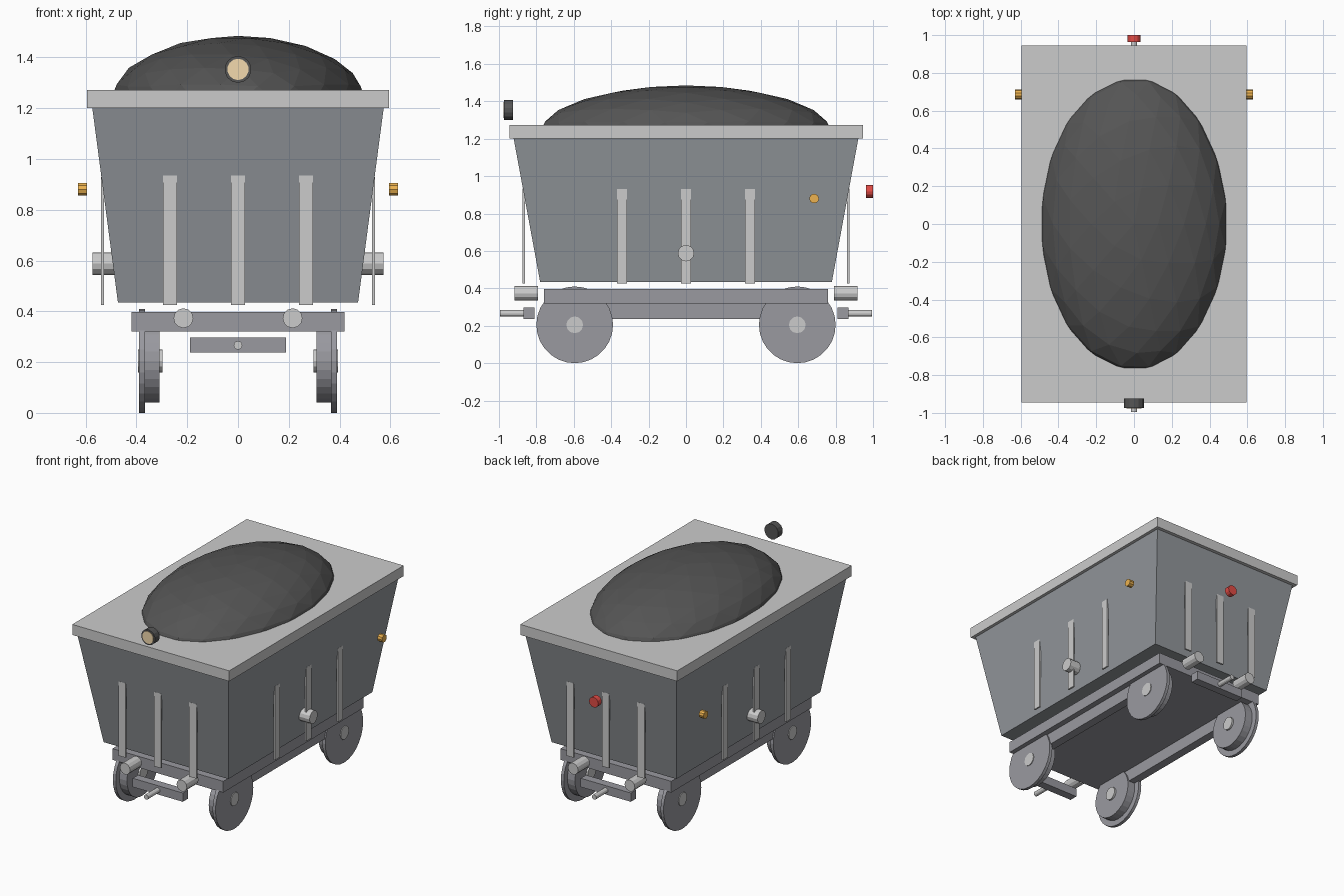
import bpy, bmesh
from math import pi
from mathutils import Matrix, Vector

if "Cube" in bpy.data.objects:
    bpy.data.objects.remove(bpy.data.objects["Cube"])


def material(name, rgb):
    m = bpy.data.materials.new(name)
    m.diffuse_color = (*rgb, 1)
    m.use_nodes = True
    m.node_tree.nodes["Principled BSDF"].inputs["Base Color"].default_value = m.diffuse_color
    return m


SLATE = material("slate", (0.29, 0.31, 0.33))
IRON = material("iron", (0.32, 0.32, 0.35))
BLACK = material("black", (0.09, 0.09, 0.09))
AMBER = material("amber", (0.85, 0.45, 0.08))
RED = material("red", (0.75, 0.07, 0.06))
CREAM = material("cream", (0.9, 0.7, 0.42))


def finish(name, bm, mat):
    mesh = bpy.data.meshes.new(name)
    bmesh.ops.recalc_face_normals(bm, faces=bm.faces)
    bm.to_mesh(mesh)
    bm.free()
    if mat:
        mesh.materials.append(mat)
    ob = bpy.data.objects.new(name, mesh)
    bpy.context.collection.objects.link(ob)
    return ob


def box(name, lo, hi, mat=None):
    bm = bmesh.new()
    lo, hi = Vector(lo), Vector(hi)
    bmesh.ops.create_cube(bm, size=1, matrix=Matrix.Translation((lo + hi) / 2)
                          @ Matrix.Diagonal((*(hi - lo), 1)))
    return finish(name, bm, mat)


def cyl(name, axis, a, b, center, r, mat=None, n=12):
    """Cylinder along axis from a to b; center holds the other two coordinates."""
    bm = bmesh.new()
    mid = (a + b) / 2
    if axis == "X":
        loc, rot = (mid, *center), Matrix.Rotation(pi / 2, 4, "Y")
    else:
        loc, rot = (center[0], mid, center[1]), Matrix.Rotation(pi / 2, 4, "X")
    bmesh.ops.create_cone(bm, cap_ends=True, segments=n, radius1=r, radius2=r,
                          depth=abs(b - a), matrix=Matrix.Translation(loc) @ rot)
    return finish(name, bm, mat)


# tapered hopper: cube with a narrower floor
bm = bmesh.new()
bmesh.ops.create_cube(bm, size=2)
for v in bm.verts:
    top = v.co.z > 0
    v.co = Vector((v.co.x * (0.575 if top else 0.473),
                   v.co.y * (0.923 if top else 0.78),
                   1.21 if top else 0.435))
finish("hopper_body", bm, SLATE)
box("hopper_rim", (-0.595, -0.945, 1.2), (0.595, 0.945, 1.272))

# heaped load
bm = bmesh.new()
bmesh.ops.create_icosphere(bm, subdivisions=3, radius=1,
                           matrix=Matrix.Translation((0, 0, 1.22))
                           @ Matrix.Diagonal((0.505, 0.79, 0.265, 1)))
finish("coal_heap", bm, BLACK)

# underframe
box("chassis_plate", (-0.42, -0.76, 0.32), (0.42, 0.76, 0.397), IRON)

for s in (-1, 1):
    side = "right" if s > 0 else "left"
    end = "back" if s > 0 else "front"
    box(f"rail_{side}", (s * 0.35 - 0.03, -0.7, 0.235), (s * 0.35 + 0.03, 0.7, 0.33), IRON)

    # side fittings
    cyl(f"side_pivot_{side}", "X", s * 0.48, s * 0.573, (0, 0.588), 0.044)
    cyl(f"side_marker_{side}", "X", s * 0.595, s * 0.63, (0.685, 0.88), 0.026, AMBER, 10)
    for i in (-1, 0, 1):
        y, x = i * 0.343, i * 0.268
        box(f"side_rib_{side}", (s * 0.533 - 0.006, y - 0.027, 0.425),
            (s * 0.533 + 0.006, y + 0.027, 0.93))
        box(f"end_rib_{end}", (x - 0.027, s * 0.867 - 0.006, 0.425),
            (x + 0.027, s * 0.867 + 0.006, 0.935))

    # coupling and buffers
    box(f"coupler_beam_{end}", (-0.19, s * 0.84 - 0.029, 0.237), (0.19, s * 0.84 + 0.029, 0.297), IRON)
    cyl(f"coupler_pin_{end}", "Y", s * 0.85, s * 0.995, (0, 0.266), 0.017)
    for x in (-0.215, 0.215):
        cyl(f"buffer_{end}", "Y", s * 0.79, s * 0.917, (x, 0.373), 0.039)

    # flanged wheels
    for y in (-0.595, 0.595):
        cyl(f"wheel_tread_{side}", "X", s * 0.31, s * 0.37, (y, 0.205), 0.165, IRON, 28)
        cyl(f"wheel_flange_{side}", "X", s * 0.367, s * 0.389, (y, 0.205), 0.205, IRON, 28)
        cyl(f"wheel_hub_{side}", "X", s * 0.297, s * 0.394, (y, 0.205), 0.045)

# head and tail lamps
cyl("head_lamp", "Y", -0.973, -0.925, (0, 1.353), 0.053, BLACK, 14)
cyl("head_lamp_lens", "Y", -0.977, -0.96, (0, 1.353), 0.042, CREAM, 14)
cyl("tail_lamp", "Y", 0.963, 1.0, (0, 0.918), 0.035, RED, 12)
